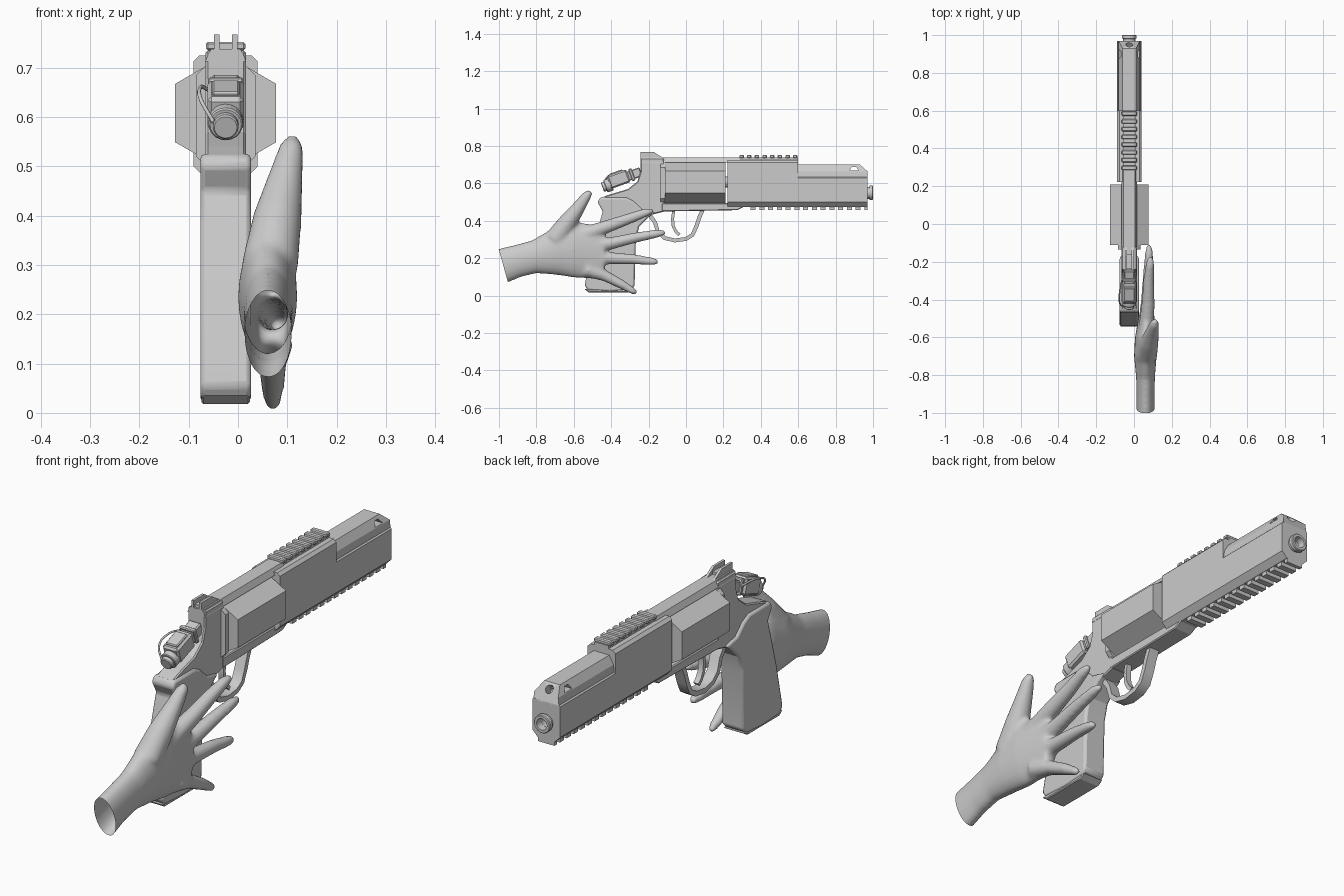
import bpy, bmesh
from math import pi, cos, sin, radians
from mathutils import Vector, Matrix

if "Cube" in bpy.data.objects:
    bpy.data.objects.remove(bpy.data.objects["Cube"])

CX = -0.025  # centre plane of the gun


def finish(name, bm, bevel=0.0, segs=1, smooth=None):
    bmesh.ops.recalc_face_normals(bm, faces=bm.faces)
    me = bpy.data.meshes.new(name)
    bm.to_mesh(me)
    bm.free()
    ob = bpy.data.objects.new(name, me)
    bpy.context.collection.objects.link(ob)
    if bevel:
        m = ob.modifiers.new("bevel", 'BEVEL')
        m.width, m.segments, m.limit_method, m.angle_limit = bevel, segs, 'ANGLE', radians(40)
    if smooth:
        bpy.context.view_layer.objects.active = ob
        bpy.ops.object.select_all(action='DESELECT')
        ob.select_set(True)
        bpy.ops.object.shade_smooth_by_angle(angle=radians(smooth))
    return ob


def loft(bm, rings, closed=False):
    vs = [[bm.verts.new(p) for p in r] for r in rings]
    n = len(vs[0])
    pairs = list(zip(vs, vs[1:])) + ([(vs[-1], vs[0])] if closed else [])
    for a, b in pairs:
        for i in range(n):
            bm.faces.new((a[i], a[(i + 1) % n], b[(i + 1) % n], b[i]))
    if not closed:
        bm.faces.new(vs[0])
        bm.faces.new(vs[-1][::-1])


def plate(name, pts, half, cx=CX, **kw):
    """(y, z) outline extruded across x."""
    bm = bmesh.new()
    loft(bm, [[(cx + s * half, y, z) for y, z in pts] for s in (-1, 1)])
    return finish(name, bm, **kw)


def prism(name, pts, y0, y1, **kw):
    """(x, z) section, x relative to the gun plane, extruded along y."""
    bm = bmesh.new()
    loft(bm, [[(CX + x, y, z) for x, z in pts] for y in (y0, y1)])
    return finish(name, bm, **kw)


def box(name, y0, y1, z0, z1, half, cx=CX, **kw):
    return plate(name, [(y0, z0), (y1, z0), (y1, z1), (y0, z1)], half, cx, **kw)


def circle(r, z, n):
    return [(r * cos(2 * pi * i / n), z + r * sin(2 * pi * i / n)) for i in range(n)]


def octagon(h, z0, z1, top, bot):
    right = [(h - bot, z0), (h, z0 + bot), (h, z1 - top), (h - top, z1)]
    return right + [(-x, z) for x, z in right[::-1]]


def band(name, pts, half, thick):
    """Flat strip of varying thickness following a (y, z) path."""
    bm = bmesh.new()
    rings = []
    for i, p in enumerate(pts):
        a, b = pts[max(i - 1, 0)], pts[min(i + 1, len(pts) - 1)]
        t = Vector((b[0] - a[0], b[1] - a[1])).normalized() * thick / 2
        y, z = p
        rings.append([(CX - half, y - t.y, z + t.x), (CX + half, y - t.y, z + t.x),
                      (CX + half, y + t.y, z - t.x), (CX - half, y + t.y, z - t.x)])
    loft(bm, rings)
    return finish(name, bm, smooth=35)


def cut(ob, cutter):
    m = ob.modifiers.new("cut", 'BOOLEAN')
    m.operation, m.object, m.solver = 'DIFFERENCE', cutter, 'EXACT'
    cutter.hide_render = True
    cutter.hide_viewport = True


# Barrel housing: tall rear block, lower front block, sloped upper front
prism("barrel_rear_block", octagon(.065, .475, .725, .012, .025), .222, .60)
front = prism("barrel_front_block", octagon(.065, .475, .635, .006, .025), .60, .97)
cut(front, prism("bore_cutter", circle(.022, .55, 24), .7, 1.1))
bm = bmesh.new()
upper = [(-.06, .63), (.06, .63), (.056, .665), (.036, .70), (-.036, .70), (-.056, .665)]
loft(bm, [[(CX + x, y - (.04 if y > .9 and z > .69 else 0), z) for x, z in upper] for y in (.59, .97)])
rib = finish("barrel_upper", bm)
cut(rib, plate("side_port_cutter", [(.875, .668), (.925, .668), (.91, .688), (.885, .688)], .2))
bm = bmesh.new()
bmesh.ops.create_cone(bm, cap_ends=True, segments=20, radius1=.018, radius2=.018, depth=.09,
                      matrix=Matrix.Translation((CX, .95, .68)) @ Matrix.Rotation(radians(-50), 4, 'X'))
cut(rib, finish("front_port_cutter", bm))

# Muzzle ring
bm = bmesh.new()
prof = [(.022, .955), (.032, .955), (.032, .98), (.038, .982), (.038, .997), (.035, 1.0), (.024, 1.0)]
loft(bm, [[(CX + r * cos(a), y, .55 + r * sin(a)) for r, y in prof]
          for a in [2 * pi * i / 32 for i in range(32)]], closed=True)
finish("muzzle_ring", bm, smooth=35)

# Accessory rails
box("top_rail", .28, .60, .72, .738, .032)
for i in range(8):
    y = .285 + i * .041
    box(f"top_rail_tooth_{i}", y, y + .024, .735, .752, .04, bevel=.004)
for i in range(14):
    y = .345 + i * .0468
    box(f"under_rail_tooth_{i}", y, min(y + .027, .97), .458, .48, .038)

# Six-sided cylinder
hexa = [(.1183 * sin(pi * i / 3), .608 + .1183 * cos(pi * i / 3)) for i in range(6)]
prism("cylinder", hexa, -.112, .21)
prism("cylinder_axle", circle(.03, .608, 16), -.13, .24)

# Frame
plate("frame_rear", [(-.12, .735), (-.243, .735), (-.243, .665), (-.26, .61), (-.31, .57), (-.41, .54),
                     (-.46, .522), (-.44, .44), (-.25, .38), (-.195, .43), (-.115, .45), (-.115, .70)],
      .041, bevel=.005)
plate("frame_lower", [(-.13, .45), (.275, .457), (.325, .484), (.325, .495), (-.13, .495)], .042, bevel=.004)
prism("top_strap", [(-.042, .712), (.042, .712), (.03, .738), (-.03, .738)], -.243, .29)
prism("recoil_shield", octagon(.06, .49, .715, .03, .03), -.135, -.112)

# Rear sight: two pairs of thin blades
for i, x in enumerate((-.018, .018)):
    plate(f"rear_sight_{i}", [(-.243, .70), (-.12, .70), (-.125, .738), (-.17, .767), (-.243, .767)], .0055, CX + x)
box("rear_sight_bridge", -.235, -.16, .735, .75, .018)

# Trigger and guard
band("trigger_guard", [(-.2, .44), (-.165, .39), (-.15, .34), (-.115, .308), (-.06, .295), (.0, .303), (.035, .325),
                       (.055, .37), (.072, .42), (.09, .46)], .023, .021)
band("trigger", [(-.065, .46), (-.072, .41), (-.068, .37), (-.052, .34), (-.035, .325)], .012, .016)

# Grip and its front strap
plate("grip", [(-.473, .50), (-.46, .525), (-.32, .525), (-.28, .505), (-.235, .462), (-.165, .445), (-.20, .42),
               (-.25, .37), (-.268, .30), (-.275, .05), (-.30, .03), (-.40, .022), (-.525, .028), (-.542, .055),
               (-.50, .25), (-.465, .38), (-.445, .45)], .0515, bevel=.01, segs=2, smooth=30)
plate("grip_base", [(-.545, .035), (-.28, .035), (-.31, .018), (-.52, .018)], .049, bevel=.004)

# Tilted hammer module with round knob and cable
tilt = Matrix.Translation((CX, -.355, .625)) @ Matrix.Rotation(radians(20), 4, 'X')
parts = [box("hammer_body", -.06, .05, -.036, .036, .037, 0, bevel=.008),
         box("hammer_neck", .04, .12, -.028, .022, .028, 0, bevel=.005),
         box("hammer_collar", .06, .078, -.036, .032, .036, 0, bevel=.004),
         box("hammer_top_plate", -.045, .03, .03, .043, .028, 0, bevel=.004)]
for nm, r, y0, y1 in (("knob", .035, -.085, -.05), ("knob_cap", .026, -.102, -.08)):
    ob = prism("hammer_" + nm, circle(r, -.012, 20), y0, y1, bevel=.003)
    ob.data.transform(Matrix.Translation((-CX, 0, 0)))
    parts.append(ob)
for ob in parts:
    ob.matrix_world = tilt
cu = bpy.data.curves.new("hammer_cable", 'CURVE')
cu.dimensions, cu.bevel_depth, cu.bevel_resolution = '3D', .004, 2
sp = cu.splines.new('BEZIER')
path = [(-.05, -.44, .59), (-.075, -.42, .635), (-.076, -.36, .66), (-.06, -.28, .655)]
sp.bezier_points.add(len(path) - 1)
for bp, p in zip(sp.bezier_points, path):
    bp.co, bp.handle_left_type, bp.handle_right_type = p, 'AUTO', 'AUTO'
bpy.context.collection.objects.link(bpy.data.objects.new("hammer_cable", cu))

# Hand: palm sections (x, y, z, half height, half thickness, lean)
bm = bmesh.new()
palm = [(.061, -1.03, .145, .090, .048, .28), (.061, -.975, .161, .090, .048, .28), (.061, -.90, .185, .085, .048, .22),
        (.061, -.81, .208, .088, .05, .15), (.060, -.70, .235, .125, .060, .1), (.062, -.60, .247, .152, .057, .05),
        (.066, -.50, .235, .145, .043, 0), (.070, -.435, .22, .115, .032, 0)]
loft(bm, [[(x + t * cos(a), y - lean * h * sin(a), z + h * sin(a))
           for a in [2 * pi * i / 24 for i in range(24)]] for x, y, z, h, t, lean in palm])

# Fingers and thumb: (x, y, z, radius) along each one
digits = [
    [(.065, -.55, .325, .042), (.075, -.42, .37, .035), (.078, -.3, .413, .029), (.085, -.21, .446, .023), (.088, -.175, .455, .013)],
    [(.065, -.52, .26, .042), (.07, -.4, .28, .033), (.075, -.27, .31, .028), (.08, -.15, .333, .022), (.08, -.11, .337, .012)],
    [(.065, -.52, .20, .042), (.07, -.4, .20, .032), (.075, -.28, .195, .027), (.08, -.18, .183, .021), (.08, -.148, .18, .012)],
    [(.07, -.53, .14, .042), (.07, -.43, .105, .030), (.07, -.34, .058, .025), (.07, -.28, .023, .018), (.07, -.262, .013, .010)],
    [(.065, -.70, .30, .058), (.08, -.63, .395, .050), (.095, -.575, .47, .037), (.108, -.53, .535, .026), (.112, -.51, .558, .014)]]
for d in digits:
    rot = Vector((0, 0, 1)).rotation_difference(Vector(d[-1][:3]) - Vector(d[0][:3]))
    loft(bm, [[Vector(p[:3]) + rot @ Vector((p[3] * cos(a), p[3] * sin(a), 0))
               for a in [2 * pi * i / 16 for i in range(16)]] for p in d])
raw = finish("hand_raw", bm)
m = raw.modifiers.new("fuse", 'REMESH')
m.mode, m.voxel_size = 'VOXEL', .0085
m = raw.modifiers.new("soften", 'SMOOTH')
m.factor, m.iterations = .5, 10
fused = bpy.data.meshes.new_from_object(raw.evaluated_get(bpy.context.evaluated_depsgraph_get()))
bpy.data.objects.remove(raw)

# Open the wrist with a slanted cut
bm = bmesh.new()
bm.from_mesh(fused)
bmesh.ops.bisect_plane(bm, geom=bm.verts[:] + bm.edges[:] + bm.faces[:], plane_co=(0, -.977, .161),
                       plane_no=(0, -.96, -.27), clear_outer=True)
finish("hand", bm, smooth=60)
